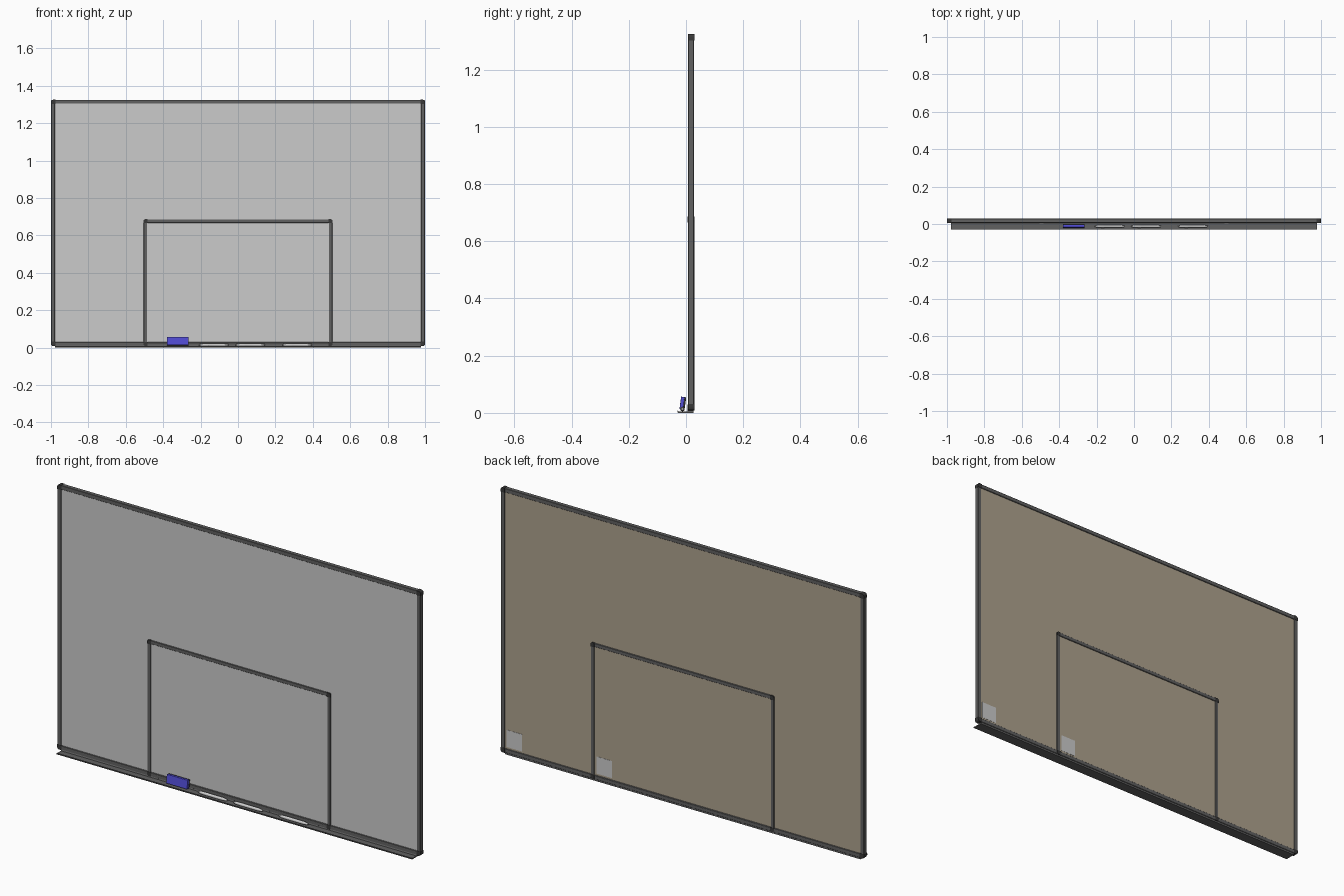
import bpy, bmesh, math
from mathutils import Matrix

if "Cube" in bpy.data.objects:
    bpy.data.objects.remove(bpy.data.objects["Cube"])


def mat(name, r, g, b):
    m = bpy.data.materials.new(name)
    m.diffuse_color = (r, g, b, 1)
    m.use_nodes = True
    m.node_tree.nodes["Principled BSDF"].inputs["Base Color"].default_value = m.diffuse_color
    return m


RAIL = mat("dark_metal", 0.12, 0.12, 0.12)
CORNER = mat("black_plastic", 0.04, 0.04, 0.04)
BACK = mat("brown_backing", 0.42, 0.36, 0.27)
BLUE = mat("eraser_blue", 0.08, 0.07, 0.65)
WHITE = mat("marker_white", 0.85, 0.85, 0.85)
YC = 0.018  # depth centre of the boards


def finish(name, bm, material=None, smooth=False):
    bmesh.ops.recalc_face_normals(bm, faces=bm.faces)
    me = bpy.data.meshes.new(name)
    bm.to_mesh(me)
    bm.free()
    ob = bpy.data.objects.new(name, me)
    bpy.context.collection.objects.link(ob)
    if material:
        me.materials.append(material)
    if smooth:
        bpy.context.view_layer.objects.active = ob
        ob.select_set(True)
        bpy.ops.object.shade_smooth_by_angle()
        ob.select_set(False)
    return ob


def box(name, x0, x1, y0, y1, z0, z1, material=None, bevel=0):
    bm = bmesh.new()
    m = Matrix.Translation(((x0 + x1) / 2, (y0 + y1) / 2, (z0 + z1) / 2))
    m = m @ Matrix.Diagonal((x1 - x0, y1 - y0, z1 - z0, 1))
    bmesh.ops.create_cube(bm, size=1, matrix=m)
    if bevel:
        bmesh.ops.bevel(bm, geom=bm.edges[:], offset=bevel, segments=2, profile=0.5, affect='EDGES')
    return finish(name, bm, material)


def extrude_x(name, profile, x0, x1, material):
    """Sweep a closed (y, z) profile along x."""
    bm = bmesh.new()
    f = bm.faces.new([bm.verts.new((x0, y, z)) for y, z in profile])
    r = bmesh.ops.extrude_face_region(bm, geom=[f])
    vs = [v for v in r["geom"] if isinstance(v, bmesh.types.BMVert)]
    bmesh.ops.translate(bm, verts=vs, vec=(x1 - x0, 0, 0))
    return finish(name, bm, material)


def corner(name, x, z, sx, sz, size, depth):
    """Cap with a rounded outer edge; (x, z) is the outer corner."""
    r = size * 0.45
    pts = [(size, size), (size, 0), (r, 0)]
    pts += [(r - r * math.sin(a), r - r * math.cos(a)) for a in (math.pi / 6, math.pi / 3)]
    pts += [(0, r), (0, size)]
    bm = bmesh.new()
    f = bm.faces.new([bm.verts.new((x - sx * u, YC - depth, z - sz * v)) for u, v in pts])
    r = bmesh.ops.extrude_face_region(bm, geom=[f])
    vs = [v for v in r["geom"] if isinstance(v, bmesh.types.BMVert)]
    bmesh.ops.translate(bm, verts=vs, vec=(0, 2 * depth, 0))
    finish(name, bm, CORNER)


def board(prefix, half, z0, z1, w, panel):
    # Writing sheet in front, backing and label behind
    box(prefix + "_writing_surface", -half + .01, half - .01, YC - panel, YC, z0 + .01, z1 - .01)
    box(prefix + "_backing", -half + .01, half - .01, YC, YC + panel, z0 + .01, z1 - .01, BACK)
    box(prefix + "_back_label", half - .115, half - .03, YC + panel, YC + panel + .001,
        z0 + .03, z1 if z1 < .1 else z0 + .115)
    # Chamfered rails and corner caps
    d, e = panel + .004, 0.0015
    prof = [(-d, e), (-d + e, 0), (d - e, 0), (d, e), (d, w - e), (d - e, w), (-d + e, w), (-d, w - e)]
    in_ = w * 0.6
    for nm, z, s in (("bottom", z0 + .001, 1), ("top", z1 - .001, -1)):
        extrude_x(f"{prefix}_{nm}_rail", [(YC + y, z + s * v) for y, v in prof],
                  -half + in_, half - in_, RAIL)
    for nm, s in (("left", -1), ("right", 1)):
        ob = extrude_x(f"{prefix}_{nm}_rail", [(YC + y, v) for y, v in prof], z0 + in_, z1 - in_, RAIL)
        # stand the rail up: (x, y, z) -> (outer edge - z, y, x)
        e0 = s * (half - .001)
        ob.data.transform(Matrix(((0, 0, -s, e0), (0, 1, 0, 0), (1, 0, 0, 0), (0, 0, 0, 1))))
        if s < 0:
            ob.data.flip_normals()
        corner(f"{prefix}_{nm}_lower_corner", s * half, z0, s, -1, w + .003, d + .0012)
        corner(f"{prefix}_{nm}_upper_corner", s * half, z1, s, 1, w + .003, d + .0012)


board("large_board", 1.0, 0.008, 1.325, 0.02, 0.0065)
board("small_board", 0.505, 0.008, 0.686, 0.018, 0.007)

# Pen tray with a shallow front lip and a rear flange against the rail
extrude_x("pen_tray", [(-.030, .002), (-.028, 0), (.026, 0), (.026, .009), (.008, .012), (.005, .005),
                       (-.026, .005), (-.028, .008), (-.030, .007)], -0.978, 0.978, RAIL)

# Eraser: blue body with dark felt, leaning on the board
for nm, y0, y1, m in (("eraser_body", -.016, -.004, BLUE), ("eraser_felt", -.004, .002, CORNER)):
    ob = box(nm, -0.38, -0.265, y0, y1, 0, 0.043, m, 0.001)
    ob.data.transform(Matrix.Translation((0, -.007, .012)) @ Matrix.Rotation(math.radians(-8), 4, 'X'))

# Markers lying in the tray: cap, barrel and tapered ends
MARKER = [(0, .003), (.010, .0055), (.012, .007), (.052, .008), (.053, .0075), (.135, .0075), (.155, .005), (.16, .004)]
for i, x in enumerate((-0.21, -0.015, 0.235)):
    bm = bmesh.new()
    rings = [[bm.verts.new((x + u, -.0125 + r * math.cos(a), .0135 + r * math.sin(a)))
              for a in [k * math.tau / 16 for k in range(16)]] for u, r in MARKER]
    for a, b in zip(rings, rings[1:]):
        for k in range(16):
            bm.faces.new((a[k], a[k - 1], b[k - 1], b[k]))
    bm.faces.new(rings[0])
    bm.faces.new(rings[-1])
    finish(f"marker_{i + 1}", bm, WHITE, True)
